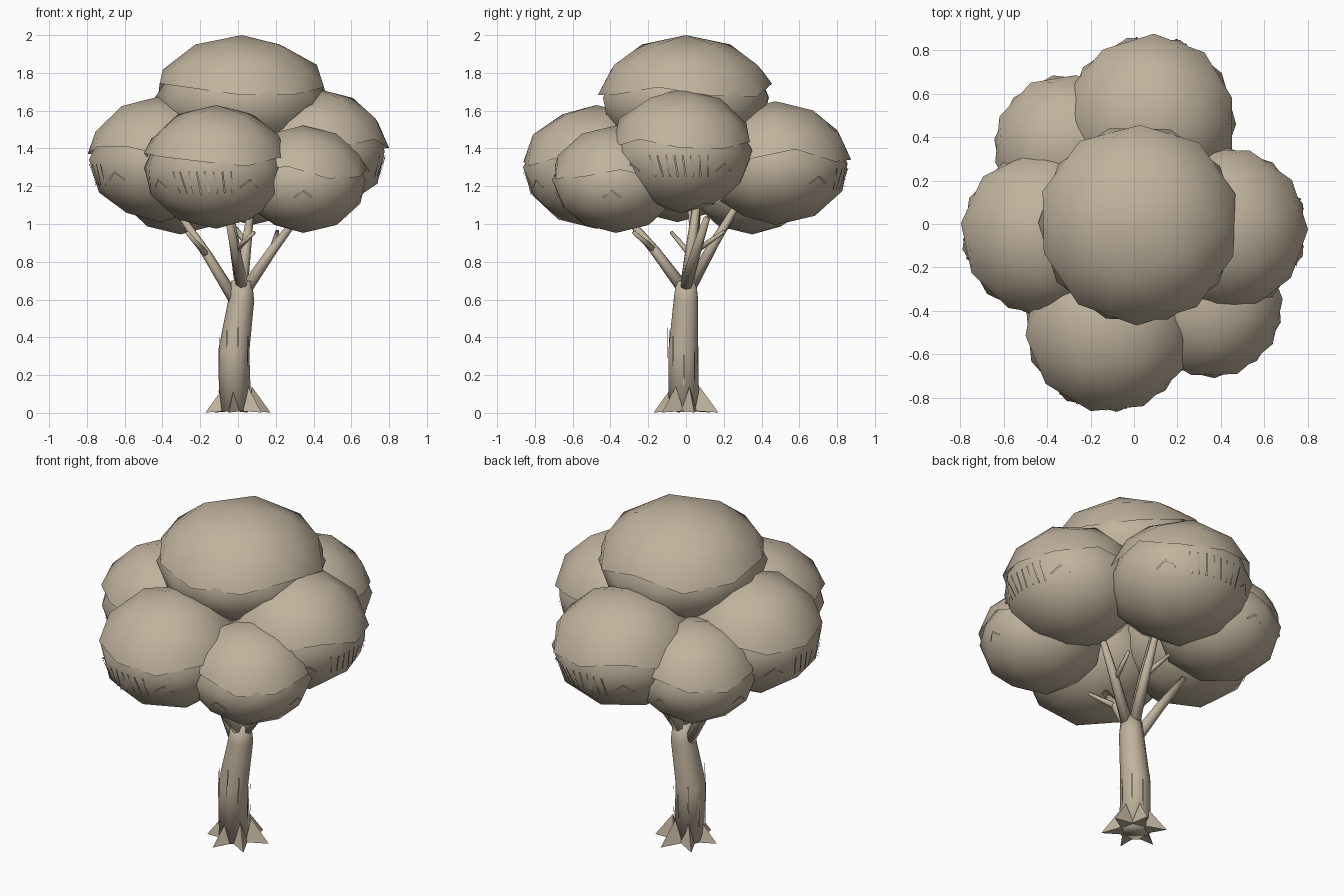
import bpy, bmesh, math, random
from mathutils import Vector, Matrix
from mathutils.bvhtree import BVHTree

random.seed(4)
if "Cube" in bpy.data.objects:
    bpy.data.objects.remove(bpy.data.objects["Cube"])

clay = bpy.data.materials.new("warm_beige")
clay.use_nodes = True
clay.diffuse_color = (0.53, 0.45, 0.34, 1)
bsdf = clay.node_tree.nodes["Principled BSDF"]
bsdf.inputs["Base Color"].default_value = clay.diffuse_color
bsdf.inputs["Roughness"].default_value = 0.9


def finish(bm, name, smooth=True):
    bmesh.ops.recalc_face_normals(bm, faces=bm.faces)
    mesh = bpy.data.meshes.new(name)
    bm.to_mesh(mesh)
    bm.free()
    mesh.materials.append(clay)
    for p in mesh.polygons:
        p.use_smooth = smooth
    obj = bpy.data.objects.new(name, mesh)
    bpy.context.collection.objects.link(obj)
    return obj


def tube(bm, path, sides):
    """Sweep a ring along (point, radius) pairs and cap both ends."""
    rings = []
    for i, (p, r) in enumerate(path):
        a = Vector(path[max(i - 1, 0)][0])
        b = Vector(path[min(i + 1, len(path) - 1)][0])
        turn = Vector((0, 0, 1)).rotation_difference(b - a)
        rings.append([bm.verts.new(Vector(p) + turn @ Vector(
            (r * math.cos(t), r * math.sin(t), 0)))
            for t in (math.tau * k / sides for k in range(sides))])
    for lo, hi in zip(rings, rings[1:]):
        for k in range(sides):
            n = (k + 1) % sides
            bm.faces.new((lo[k], lo[n], hi[n], hi[k]))
    bm.faces.new(rings[0][::-1])
    bm.faces.new(rings[-1])


def strip(bm, a, b, out, width):
    """Thin flat mark running from a to b, facing out."""
    side = (b - a).cross(out).normalized() * width / 2
    bm.faces.new([bm.verts.new(v) for v in (a - side, a + side, b + side, b - side)])


def foliage(name, centre, radius, height, spin, marks):
    centre = Vector(centre)
    place = Matrix.Translation(centre) @ Matrix.Diagonal((radius, radius, height, 1))

    # Rounded clump, tucked in under the crown
    bm = bmesh.new()
    bmesh.ops.create_icosphere(bm, subdivisions=2, radius=1)
    crown = bm.copy()
    for v in bm.verts:
        if v.co.z > 0.1:
            v.co *= 0.93
    bm.transform(place @ Matrix.Rotation(spin, 4, "Z"))
    tree = BVHTree.FromBMesh(bm)
    finish(bm, name)

    # Upper shell with a zigzag rim
    lower = [f for f in crown.faces if f.calc_center_median().z < 0]
    bmesh.ops.delete(crown, geom=lower, context="FACES")
    for v in crown.verts:
        if v.co.z < 0.1:
            step = round(math.atan2(v.co.y, v.co.x) / math.tau * 10)
            v.co.z = (0.2 if step % 2 else 0.05) + random.uniform(-0.05, 0.05)
            v.co.normalize()
    crown.transform(place @ Matrix.Scale(1.015, 4)
                    @ Matrix.Rotation(spin + math.pi / 10, 4, "Z"))
    finish(crown, name + "_crown")

    # Leaf strokes laid on the outward side
    if not marks:
        return
    bm = bmesh.new()
    face = math.atan2(centre.y, centre.x)

    def on_surface(turn, rise):
        d = Vector((math.cos(face + turn), math.sin(face + turn), rise))
        hit = tree.ray_cast(centre, d.normalized())[0]
        return hit + d.normalized() * 0.009, d

    strokes = []
    if marks == "hatch":
        for k in range(8):
            t = -0.4 + 0.12 * k
            strokes.append(((t, -0.06), (t + 0.05, -0.4)))
    for t in (-0.75, 0.75):
        strokes += [((t - 0.15, -0.3), (t, -0.18)), ((t, -0.18), (t + 0.15, -0.3))]
    for s, e in strokes:
        (a, d), (b, _) = on_surface(*s), on_surface(*e)
        strip(bm, a, b, d, 0.01)
    finish(bm, name + "_leaf_marks", False)


foliage("top_foliage", (0.02, 0, 1.67), 0.46, 0.325, 0.3, None)
foliage("front_foliage", (-0.115, -0.475, 1.3), 0.39, 0.325, 0.1, "hatch")
foliage("back_foliage", (0.075, 0.475, 1.32), 0.395, 0.325, 0.9, "hatch")
foliage("right_foliage", (-0.415, -0.045, 1.34), 0.38, 0.33, 0.5, "hatch")
foliage("left_foliage", (0.415, -0.025, 1.385), 0.38, 0.327, 0.0, "hatch")
foliage("front_left_foliage", (0.345, -0.37, 1.235), 0.34, 0.282, 0.7, "chevron")
foliage("back_right_foliage", (-0.305, 0.35, 1.23), 0.34, 0.285, 0.2, "chevron")

# Bent trunk
bm = bmesh.new()
tube(bm, [((-0.015, -0.01, 0.01), 0.085), ((-0.022, -0.015, 0.33), 0.082),
          ((0.018, 0, 0.6), 0.068), ((0.02, 0, 0.7), 0.055)], 10)
finish(bm, "trunk")

# Flared roots
bm = bmesh.new()
for k in range(6):
    t = math.tau * k / 6 + 0.25
    out = Vector((math.cos(t), math.sin(t), 0))
    side = Vector((-out.y, out.x, 0)) * 0.042
    base = Vector((0, 0, 0.01))
    tip = bm.verts.new(out * 0.178 + Vector((0, 0, 0.002)))
    top = bm.verts.new(out * 0.075 + Vector((0, 0, 0.14)))
    l, r = (bm.verts.new(base + out * 0.06 + s) for s in (side, -side))
    for f in ((tip, top, l), (tip, r, top), (tip, l, r), (top, r, l)):
        bm.faces.new(f)
finish(bm, "roots", False)

# Main branches with one twig each
branches = {
    "right_branch": ((-0.02, 0.0, 0.6), (-0.3, 0.06, 1.04)),
    "left_branch": ((0.05, 0.0, 0.67), (0.31, 0.11, 1.03)),
    "front_branch": ((0.02, -0.03, 0.68), (-0.05, -0.3, 1.02)),
    "back_branch": ((0.02, 0.03, 0.68), (0.07, 0.27, 1.1)),
    "centre_branch": ((0.015, 0.0, 0.66), (-0.07, 0.07, 1.2)),
}
for name, (start, end) in branches.items():
    a, b = Vector(start), Vector(end)
    mid = a.lerp(b, 0.5) + Vector((0, 0, 0.01))
    lean = Vector((-(b - a).y, (b - a).x, 0)) * 0.45
    bm = bmesh.new()
    tube(bm, [(a, 0.034), (mid, 0.027), (b, 0.018)], 7)
    tube(bm, [(mid, 0.018), (mid.lerp(b, 0.6) + lean, 0.01)], 6)
    finish(bm, name)

# Narrow vertical bark strips
bm = bmesh.new()
for k in range(9):
    t = math.tau * k / 9
    out = Vector((math.cos(t), math.sin(t), 0))
    z = random.uniform(0.1, 0.3)
    foot = Vector((-0.018, -0.012, z)) + out * 0.088
    strip(bm, foot, foot + Vector((0.004, 0, 0.16)), out, 0.008)
finish(bm, "bark_strips", False)
